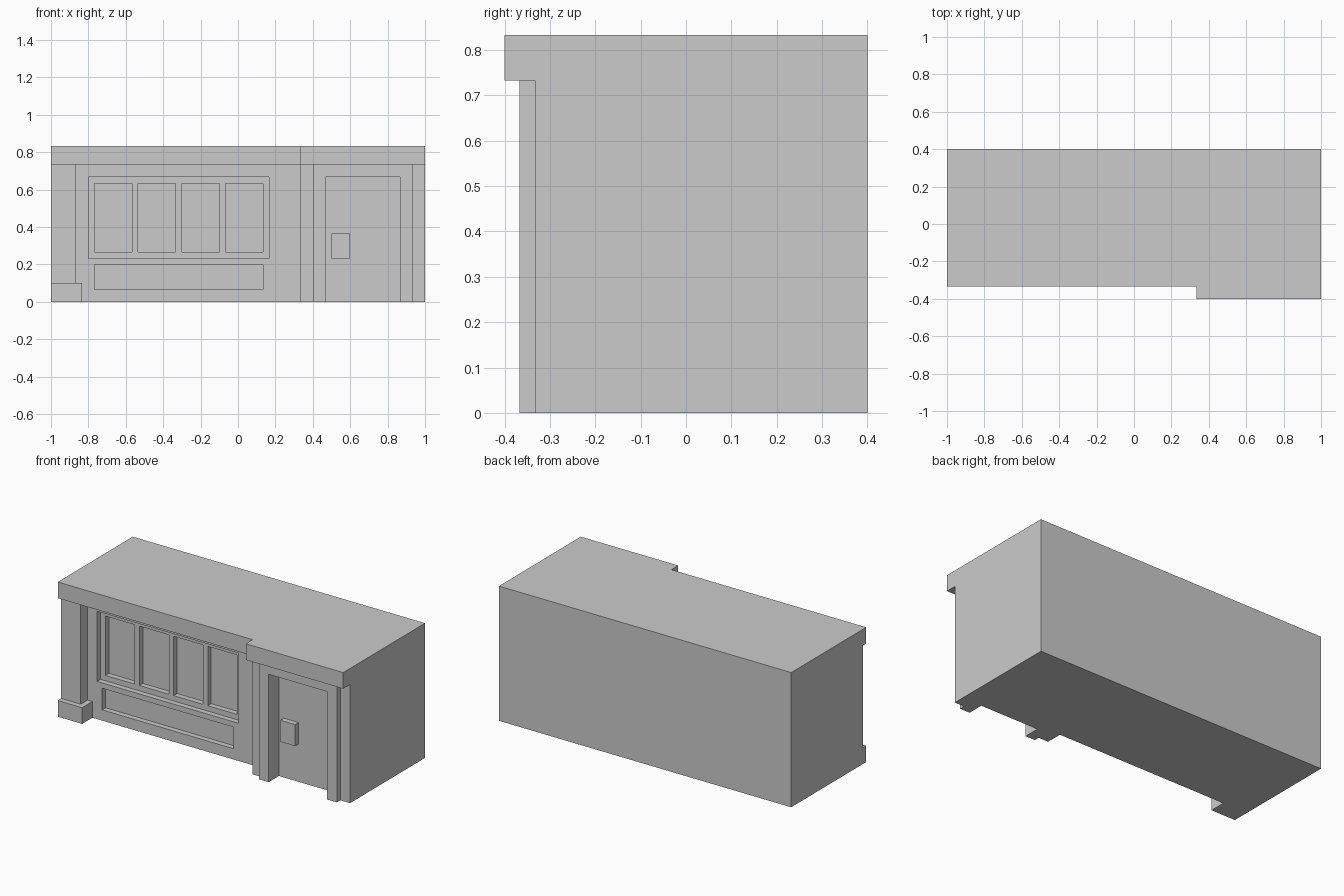
import bpy, bmesh

if "Cube" in bpy.data.objects:
    bpy.data.objects.remove(bpy.data.objects["Cube"])

U = 1 / 30  # the design sits on a grid of 1/30 unit


def prism(name, plan, z0, z1):
    """Extrude a counter-clockwise plan outline (grid units) from z0 to z1."""
    bm = bmesh.new()
    face = bm.faces.new([bm.verts.new((x * U, y * U, z0 * U)) for x, y in plan])
    top = bmesh.ops.extrude_face_region(bm, geom=[face])["geom"]
    verts = [v for v in top if isinstance(v, bmesh.types.BMVert)]
    bmesh.ops.translate(bm, verts=verts, vec=(0, 0, (z1 - z0) * U))
    bmesh.ops.recalc_face_normals(bm, faces=bm.faces)
    mesh = bpy.data.meshes.new(name)
    bm.to_mesh(mesh)
    bm.free()
    obj = bpy.data.objects.new(name, mesh)
    bpy.context.collection.objects.link(obj)
    return obj


def box(name, x0, x1, y0, y1, z0, z1):
    return prism(name, [(x0, y0), (x1, y0), (x1, y1), (x0, y1)], z0, z1)


def recess(target, x0, x1, z0, z1, depth_y):
    """Cut a rectangular recess into the front, back to y = depth_y."""
    cutter = box("recess_cutter", x0, x1, -15, depth_y, z0, z1)
    cutter.hide_render = True
    mod = target.modifiers.new("recess", "BOOLEAN")
    mod.operation, mod.solver, mod.object = "DIFFERENCE", "EXACT", cutter
    bpy.context.view_layer.objects.active = target
    bpy.ops.object.modifier_apply(modifier=mod.name)
    bpy.data.objects.remove(cutter, do_unlink=True)


# Walls with corner pillar, stepped-out entrance and door frame in plan
walls = prism("walls", [
    (-30, 12), (-30, -9), (-26, -9), (-26, -7), (10, -7), (10, -10),
    (12, -10), (12, -11), (28, -11), (28, -10), (30, -10), (30, 12)], 0, 22)

# Window surround, four panes, panel below and doorway
recess(walls, -24, 5, 7, 20, -6)
for i in range(4):
    x = -23 + 7 * i
    recess(walls, x, x + 6, 8, 19, -5)
recess(walls, -23, 4, 2, 6, -6)
recess(walls, 14, 26, -3, 20, -8)

# Roof slab forming the cornice, deeper over the entrance
prism("roof_cornice", [
    (-30, 12), (-30, -10), (10, -10), (10, -12), (30, -12), (30, 12)], 22, 25)

# Plinth wrapping the foot of the corner pillar
prism("pillar_base", [
    (-30, -10), (-25, -10), (-25, -7), (-26, -7), (-26, -9), (-30, -9)], 0, 3)

# Block on the door
box("door_handle", 15, 18, -9, -8, 7, 11)
